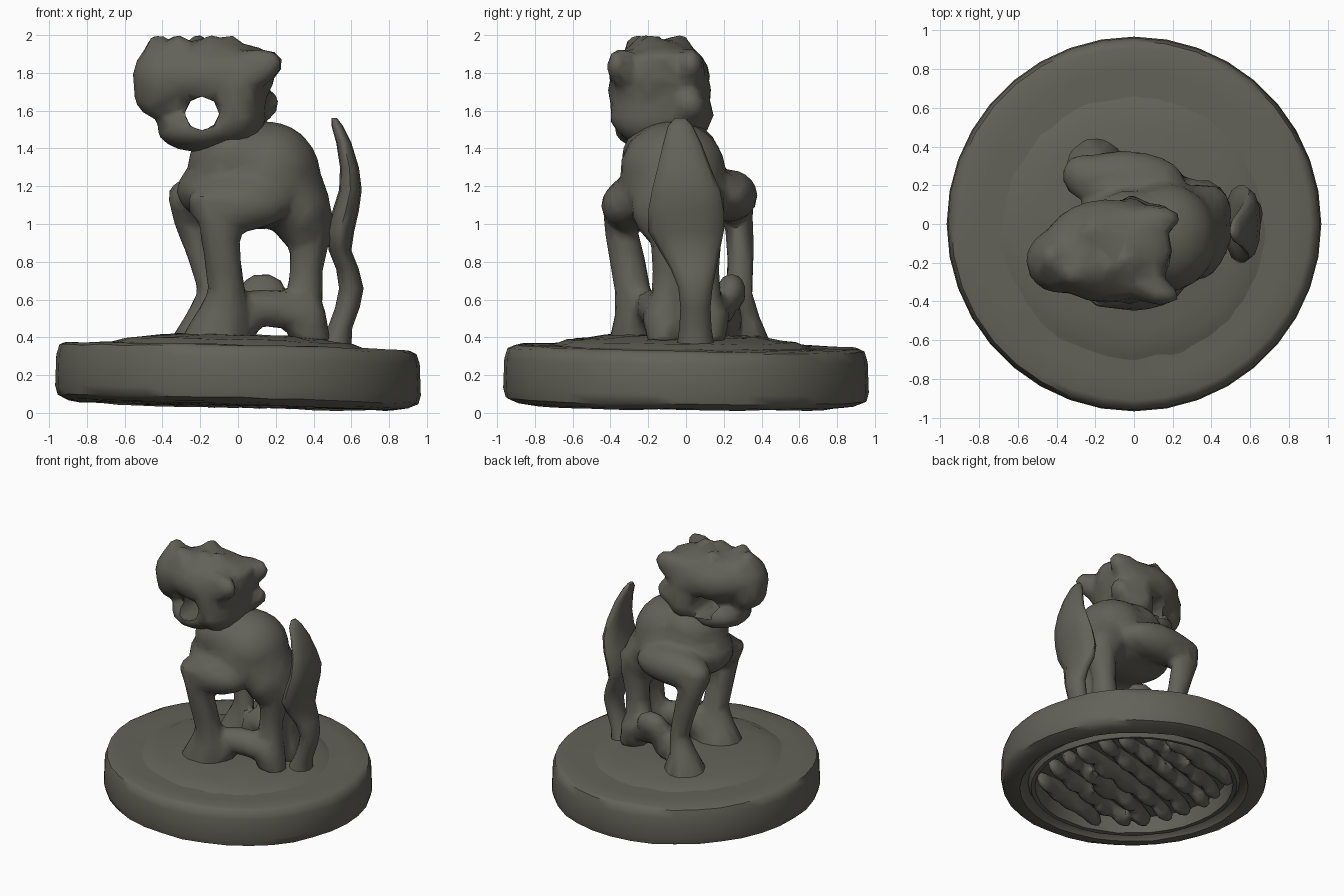
import bpy, bmesh, math, random
from mathutils import Matrix, Euler

random.seed(4)
if "Cube" in bpy.data.objects:
    bpy.data.objects.remove(bpy.data.objects["Cube"])

stone = bpy.data.materials.new("dark olive stone")
stone.use_nodes = True
COLOUR = (0.125, 0.122, 0.098, 1)
stone.diffuse_color = COLOUR
stone.node_tree.nodes["Principled BSDF"].inputs["Base Color"].default_value = COLOUR


def finish(name, bm):
    bmesh.ops.recalc_face_normals(bm, faces=bm.faces)
    mesh = bpy.data.meshes.new(name)
    bm.to_mesh(mesh)
    bm.free()
    mesh.materials.append(stone)
    ob = bpy.data.objects.new(name, mesh)
    bpy.context.collection.objects.link(ob)
    return ob


def smooth(ob, angle=40):
    bpy.ops.object.select_all(action='DESELECT')
    ob.select_set(True)
    bpy.context.view_layer.objects.active = ob
    for mod in list(ob.modifiers):
        bpy.ops.object.modifier_apply(modifier=mod.name)
    bpy.ops.object.shade_smooth_by_angle(angle=math.radians(angle))


def blob(bm, centre, radii, tilt=(0, 0, 0)):
    rot = Euler([math.radians(a) for a in tilt]).to_matrix().to_4x4()
    mat = Matrix.Translation(centre) @ rot @ Matrix.Diagonal((*radii, 1))
    bmesh.ops.create_icosphere(bm, subdivisions=3, radius=1, matrix=mat)


def skin_rings(bm, loops):
    # bridge successive vertex rings and close both ends
    sides = len(loops[0])
    for a, b in zip(loops, loops[1:]):
        for i in range(sides):
            j = (i + 1) % sides
            bm.faces.new((a[i], a[j], b[j], b[i]))
    bm.faces.new(loops[0])
    bm.faces.new(loops[-1])


def loft(bm, rings, sides=10):
    # horizontal oval rings: x, y, z, x radius, y radius
    angles = [math.tau * i / sides for i in range(sides)]
    skin_rings(bm, [[bm.verts.new((x + rx * math.cos(a), y + ry * math.sin(a), z))
                     for a in angles] for x, y, z, rx, ry in rings])


def revolve(bm, profile, sides, jitter):
    # turned shape, leaning gently down towards the tail
    angles = [math.tau * i / sides for i in range(sides)]
    skin_rings(bm, [[bm.verts.new((r * math.cos(a), r * math.sin(a),
                                   z + random.uniform(-jitter, jitter)))
                     for a in angles] for r, z in profile])
    lean(bm)


def lean(bm):
    for v in bm.verts:
        v.co.z -= 0.026 * v.co.x + 0.012 * v.co.y


def sculpt(ob, voxel, keep, cutter=None):
    # fuse overlapping lumps, then reduce to a chiselled surface
    mod = ob.modifiers.new("fuse", 'REMESH')
    mod.mode = 'VOXEL'
    mod.voxel_size = voxel
    if cutter:
        cut = ob.modifiers.new("cut", 'BOOLEAN')
        cut.operation = 'DIFFERENCE'
        cut.object = cutter
    soft = ob.modifiers.new("soften", 'SMOOTH')
    soft.factor, soft.iterations = 0.5, 4
    ob.modifiers.new("chisel", 'DECIMATE').ratio = keep
    smooth(ob, 50)


# Plinth with rounded wall and hollow underside
bm = bmesh.new()
revolve(bm, [(0.25, 0.355), (0.6, 0.355), (0.8, 0.352), (0.91, 0.35), (0.945, 0.335),
             (0.962, 0.28), (0.968, 0.12), (0.955, 0.07), (0.9, 0.045), (0.83, 0.035),
             (0.8, 0.07), (0.77, 0.075), (0.75, 0.04), (0.72, 0.045), (0.69, 0.16),
             (0.25, 0.16)], 36, 0.004)
smooth(finish("plinth", bm), 50)

# Low mound blending into the plinth
bm = bmesh.new()
revolve(bm, [(0.72, 0.34), (0.66, 0.36), (0.61, 0.38), (0.52, 0.39),
             (0.42, 0.405), (0.3, 0.412), (0.1, 0.412)], 32, 0.004)
bmesh.ops.translate(bm, verts=bm.verts, vec=(0, -0.02, 0))
smooth(finish("mound", bm), 80)

# Rough slanting ribs in the hollow
bm = bmesh.new()
for i in range(8):
    y = -0.56 + i * 0.16
    half = math.sqrt(0.68 ** 2 - y * y)
    blob(bm, (0, y, 0.13), (half, 0.05, 0.08))
    for k in range(5):
        x = half * (k - 2) / 2.6
        blob(bm, (x, y + random.uniform(-0.03, 0.03), 0.1), (0.13, 0.045, 0.075))
bmesh.ops.rotate(bm, verts=bm.verts, matrix=Matrix.Rotation(math.radians(18), 3, 'Z'))
lean(bm)
sculpt(finish("underside_ribs", bm), 0.025, 0.3)

# Body: torso, humped back, shoulders and neck
bm = bmesh.new()
blob(bm, (0.07, -0.06, 1.18), (0.4, 0.31, 0.21))
blob(bm, (0.17, -0.07, 1.29), (0.27, 0.28, 0.25), (0, 30, 0))
blob(bm, (0.33, -0.04, 1.08), (0.16, 0.25, 0.22))
blob(bm, (-0.05, 0.23, 1.15), (0.31, 0.15, 0.14))
blob(bm, (-0.22, 0.24, 1.13), (0.15, 0.12, 0.13))
blob(bm, (0.0, -0.3, 1.1), (0.27, 0.15, 0.14))
blob(bm, (-0.02, -0.08, 1.36), (0.25, 0.26, 0.2), (0, -20, 0))
# front legs: far one planted ahead, near one upright
loft(bm, [(-0.27, 0.27, 1.2, 0.1, 0.09), (-0.25, 0.28, 1.05, 0.11, 0.08),
          (-0.18, 0.29, 0.8, 0.085, 0.075), (-0.14, 0.28, 0.64, 0.075, 0.075),
          (-0.18, 0.29, 0.52, 0.1, 0.1), (-0.2, 0.29, 0.36, 0.18, 0.17)])
loft(bm, [(-0.14, -0.32, 1.15, 0.14, 0.12), (-0.1, -0.35, 1.0, 0.11, 0.09),
          (-0.08, -0.31, 0.8, 0.1, 0.1), (-0.06, -0.28, 0.64, 0.1, 0.1),
          (-0.09, -0.26, 0.52, 0.14, 0.12), (-0.12, -0.24, 0.36, 0.21, 0.18)])
# hind legs held close together, with long feet laid forward
for side in (-1, 1):
    y = side * 0.09
    loft(bm, [(0.37, y, 1.1, 0.13, 0.12), (0.38, y, 0.92, 0.11, 0.1),
              (0.36, y, 0.75, 0.09, 0.09), (0.35, y, 0.58, 0.1, 0.1),
              (0.38, y * 1.3, 0.37, 0.12, 0.11)])
    blob(bm, (0.2, side * 0.16, 0.55), (0.25, 0.1, 0.1), (0, 8, side * -10))
    blob(bm, (0.36, side * 0.12, 0.5), (0.11, 0.11, 0.13))
    blob(bm, (0.02, side * 0.2, 0.5), (0.11, 0.1, 0.12))
blob(bm, (0.13, 0.24, 0.64), (0.13, 0.08, 0.1))
blob(bm, (0.48, 0.0, 0.97), (0.08, 0.09, 0.08))
sculpt(finish("body_and_legs", bm), 0.028, 0.15)

# Cutter for the open mouth running through the head
bm = bmesh.new()
turn = Matrix.Translation((-0.19, -0.15, 1.585)) @ Matrix.Rotation(math.pi / 2, 4, 'X')
bmesh.ops.create_cone(bm, cap_ends=True, segments=8, radius1=0.09, radius2=0.09,
                      depth=1.2, matrix=turn)
mouth = finish("mouth_cutter", bm)
mouth.hide_render = True

# Head: skull, snout, jaw, cheeks, crest and swept-back ears
bm = bmesh.new()
blob(bm, (-0.14, -0.14, 1.78), (0.34, 0.27, 0.2))
blob(bm, (-0.38, -0.19, 1.77), (0.18, 0.17, 0.2))
blob(bm, (-0.43, -0.18, 1.67), (0.13, 0.14, 0.11), (0, 35, 0))
blob(bm, (-0.2, -0.15, 1.5), (0.23, 0.23, 0.12))
blob(bm, (-0.01, -0.13, 1.58), (0.16, 0.28, 0.18))
blob(bm, (-0.02, -0.14, 1.71), (0.18, 0.28, 0.18))
blob(bm, (0.11, 0.02, 1.61), (0.12, 0.09, 0.08), (0, -30, 0))
blob(bm, (-0.1, -0.13, 1.87), (0.3, 0.21, 0.09))
for x, y in ((-0.43, -0.17), (-0.2, -0.04), (-0.3, -0.25), (-0.06, -0.18), (-0.16, -0.22)):
    blob(bm, (x, y, 1.91), (0.065, 0.08, 0.1), (0, random.uniform(-25, 25), 0))
for y, turn_z in ((0.02, 2), (-0.32, -20)):
    blob(bm, (0.05, y, 1.81), (0.2, 0.08, 0.11), (0, -18, turn_z))
sculpt(finish("head", bm), 0.028, 0.15, mouth)
bpy.data.objects.remove(mouth)

# Tail: broad leaf blade rising from a narrow stalk
bm = bmesh.new()
loft(bm, [(0.51, 0.05, 0.35, 0.09, 0.1), (0.54, 0.05, 0.45, 0.065, 0.085),
          (0.58, 0.05, 0.56, 0.065, 0.08), (0.6, 0.05, 0.66, 0.065, 0.09),
          (0.58, 0.04, 0.76, 0.06, 0.12), (0.54, 0.02, 0.86, 0.06, 0.16),
          (0.54, 0.0, 0.96, 0.075, 0.2), (0.57, 0.0, 1.07, 0.07, 0.2),
          (0.595, 0.0, 1.18, 0.06, 0.18), (0.59, -0.01, 1.3, 0.05, 0.14),
          (0.56, -0.02, 1.43, 0.04, 0.1), (0.525, -0.03, 1.52, 0.03, 0.065),
          (0.51, -0.03, 1.56, 0.015, 0.03)], 12)
smooth(finish("tail", bm), 70)
